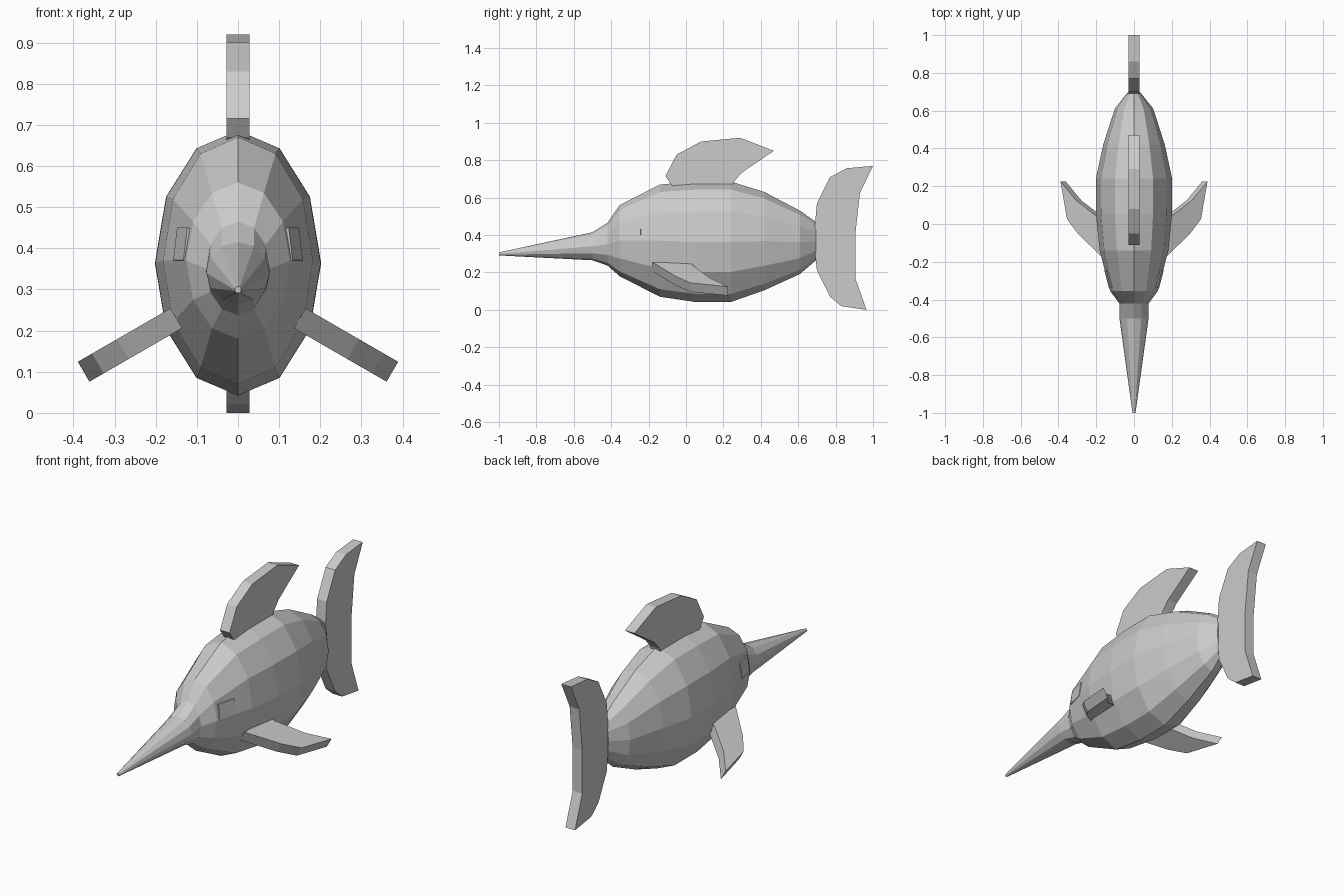
import bpy
import bmesh
from math import sin, cos, pi
from mathutils import Vector

cube = bpy.data.objects.get("Cube")
if cube:
    bpy.data.objects.remove(cube, do_unlink=True)

grey = bpy.data.materials.new("plain grey")
grey.use_nodes = True
colour = (0.6, 0.6, 0.6, 1.0)
grey.diffuse_color = colour
grey.node_tree.nodes["Principled BSDF"].inputs["Base Color"].default_value = colour


def make_object(name, bm):
    bmesh.ops.recalc_face_normals(bm, faces=bm.faces)
    mesh = bpy.data.meshes.new(name)
    bm.to_mesh(mesh)
    bm.free()
    mesh.materials.append(grey)
    obj = bpy.data.objects.new(name, mesh)
    bpy.context.collection.objects.link(obj)
    return obj


def loft(name, rings):
    """Skin a list of equal-length point rings and cap both ends."""
    bm = bmesh.new()
    loops = [[bm.verts.new(p) for p in ring] for ring in rings]
    n = len(loops[0])
    for a, b in zip(loops, loops[1:]):
        for i in range(n):
            j = (i + 1) % n
            bm.faces.new((a[i], a[j], b[j], b[i]))
    bm.faces.new(loops[0])
    bm.faces.new(loops[-1])
    return make_object(name, bm)


def slab(name, outline, origin, u, v, thickness):
    """Flat fin: outline in the (u, v) plane, thickened evenly both ways."""
    origin, u, v = Vector(origin), Vector(u), Vector(v)
    offset = u.cross(v).normalized() * thickness / 2
    flat = [origin + u * a + v * b for a, b in outline]
    return loft(name, [[p - offset for p in flat], [p + offset for p in flat]])


def mirror_x(obj):
    mod = obj.modifiers.new("mirror", 'MIRROR')
    mod.use_axis[0] = True


# Body and bill: twelve-sided oval stations (y, top, bottom, half width)
SIDES = 12
stations = [
    (-1.0, 0.307, 0.291, 0.008),
    (-0.5, 0.415, 0.265, 0.077),
    (-0.42, 0.465, 0.237, 0.078),
    (-0.355, 0.56, 0.18, 0.126),
    (-0.14, 0.67, 0.07, 0.182),
    (0.05, 0.686, 0.042, 0.201),
    (0.24, 0.686, 0.042, 0.202),
    (0.42, 0.63, 0.105, 0.163),
    (0.61, 0.53, 0.192, 0.102),
    (0.695, 0.47, 0.265, 0.035),
]
rings = []
for y, top, bottom, half in stations:
    mid, tall = (top + bottom) / 2, (top - bottom) / 2
    angles = [2 * pi * i / SIDES for i in range(SIDES)]
    rings.append([(half * sin(a), y, mid + tall * cos(a)) for a in angles])
loft("body", rings)

# Upright fins on the centre line, outlined in (y, z)
dorsal = [(-0.08, 0.67), (-0.11, 0.715), (-0.05, 0.83), (0.08, 0.9),
          (0.29, 0.92), (0.47, 0.85), (0.3, 0.735), (0.26, 0.69),
          (0.24, 0.64), (-0.04, 0.64)]
slab("dorsal_fin", dorsal, (0, 0, 0), (0, 1, 0), (0, 0, 1), 0.056)

tail = [(0.69, 0.46), (0.7, 0.57), (0.77, 0.71), (0.86, 0.757), (1.0, 0.77),
        (0.93, 0.625), (0.905, 0.4), (0.905, 0.17), (0.965, 0.0),
        (0.83, 0.02), (0.77, 0.07), (0.7, 0.21), (0.685, 0.35)]
slab("tail_fin", tail, (0, 0, 0), (0, 1, 0), (0, 0, 1), 0.056)

# Side fins: swept slabs sloping down, outlined in (span, y)
side_fin = [(0, -0.18), (0.15, -0.055), (0.22, 0.025), (0.26, 0.225),
            (0.165, 0.125), (0.03, 0.035), (0, 0.03)]
slope = pi / 6
mirror_x(slab("side_fins", side_fin, (0.15, 0, 0.23),
              (cos(slope), 0, -sin(slope)), (0, 1, 0), 0.056))

# Eyes: small plates lying almost flush with the cheeks, in (y, z)
eye = [(-0.05, -0.04), (0.05, -0.04), (0.05, 0.04), (-0.05, 0.04)]
mirror_x(slab("eyes", eye, (0.136, -0.29, 0.41),
              (0.25, 0.97, 0), (-0.12, 0.03, 0.99), 0.009))
